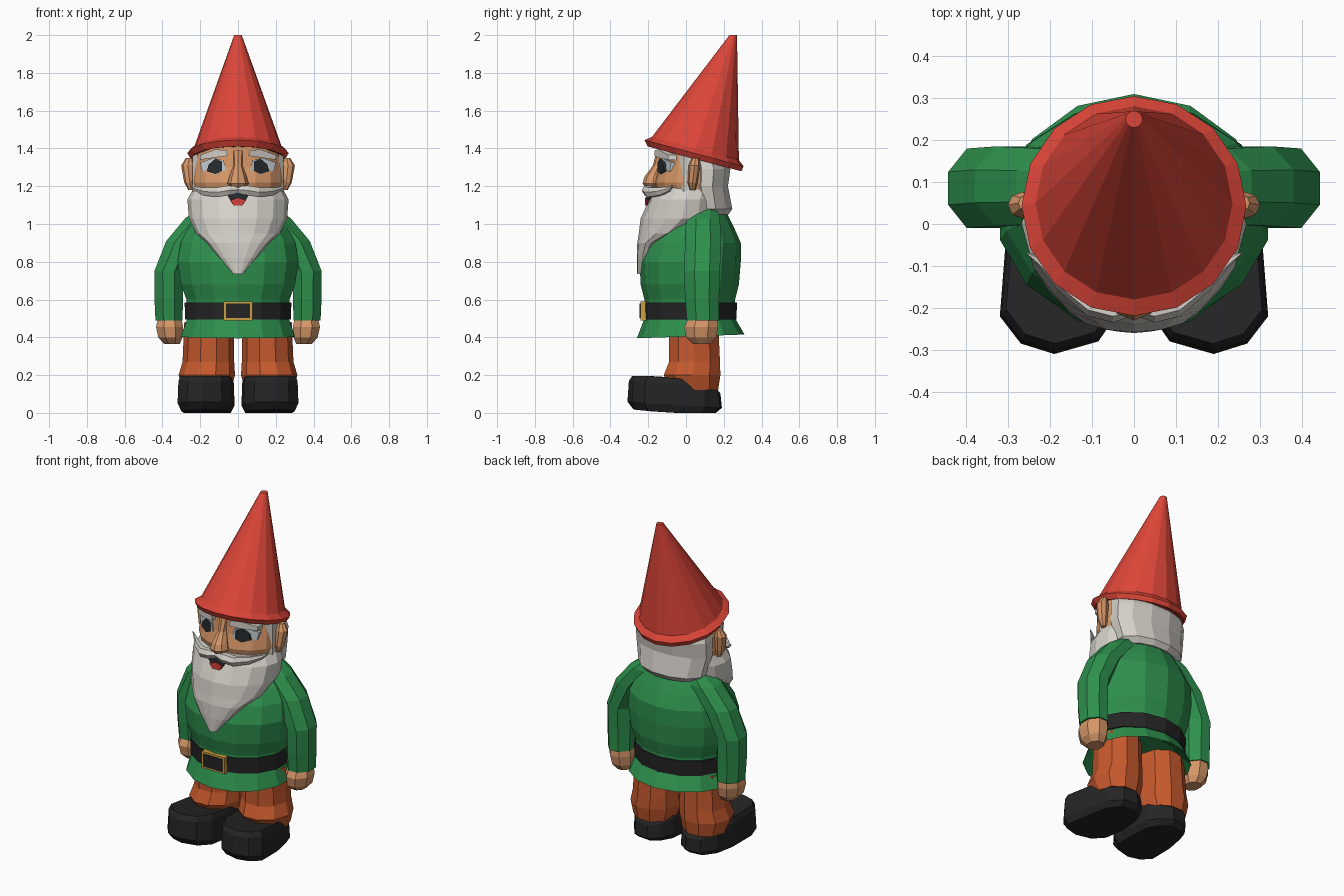
import bpy, bmesh
from math import sin, cos, pi, sqrt

COLS = dict(red=(.72, .06, .04), green=(.027, .28, .075), orange=(.56, .1, .026),
            skin=(.68, .31, .14), black=(.018, .018, .019), grey=(.66, .63, .58),
            gold=(.6, .35, .05), mouth=(.7, .05, .04), eye=(.55, .62, .66), dark=(.02, .025, .03))
MATS = {}
for key, c in COLS.items():
    MATS[key] = bpy.data.materials.new(key)
    MATS[key].diffuse_color = (*c, 1)


def skin_rings(name, rings, col, mirror=False):
    """Bridge equal-length rings of points, cap both ends."""
    bm = bmesh.new()
    vs = [[bm.verts.new(p) for p in r] for r in rings]
    n = len(vs[0])
    for a, b in zip(vs, vs[1:]):
        for i in range(n):
            j = (i + 1) % n
            bm.faces.new((a[i], a[j], b[j], b[i]))
    bm.faces.new(vs[0][::-1])
    bm.faces.new(vs[-1])
    bmesh.ops.recalc_face_normals(bm, faces=bm.faces)
    me = bpy.data.meshes.new(name)
    bm.to_mesh(me)
    bm.free()
    me.materials.append(MATS[col])
    ob = bpy.data.objects.new(name, me)
    bpy.context.collection.objects.link(ob)
    if mirror:
        ob.modifiers.new("mirror", 'MIRROR').use_mirror_merge = False
    return ob


def loft(name, rows, col, n=14, flat=False, mirror=False):
    """Rows of (z, rx, cy, ry, tilt, cx); flat puts a side, not a corner, on each axis."""
    k = 1 / cos(pi / n) if flat else 1
    rings = []
    for row in rows:
        z, rx, cy, ry, tilt, cx = (tuple(row) + (0, 0))[:6]
        ring = []
        for i in range(n):
            a = 2 * pi * (i + (.5 if flat else 0)) / n - pi / 2
            dy = k * ry * sin(a)
            ring.append((cx + k * rx * cos(a), cy + dy, z + tilt * dy))
        rings.append(ring)
    return skin_rings(name, rings, col, mirror)


def plate(name, pts, col, yf, thick=.03, mirror=False):
    """Flat patch of (x, z) points laid on the surface y = yf(x)."""
    return skin_rings(name, [[(x, yf(x) + d, z) for x, z in pts] for d in (thick, 0)], col, mirror)


def rect(x0, x1, z0, z1):
    return [(x0, z0), (x1, z0), (x1, z1), (x0, z1)]


# Hat: tilted brim and leaning cone
T = -.265
loft("hat", [(1.36, .2, .045, .2, T), (1.345, .25, .045, .248, T), (1.375, .268, .043, .262, T),
             (1.4, .235, .05, .23, T), (2.0, .02, .25, .02)], 'red', 16)

# Head, ears and nose
loft("head", [(1.05, .17, .05, .12), (1.15, .23, .03, .18), (1.22, .245, .02, .19),
              (1.3, .24, .03, .18), (1.385, .22, .04, .18, T)], 'skin', 16)
loft("ear", [(1.18, .015, .035, .015, 0, .248), (1.22, .03, .035, .026, 0, .255),
             (1.31, .036, .045, .032, 0, .265), (1.35, .018, .05, .018, 0, .258)], 'skin', 8, mirror=True)
loft("nose", [(1.185, .03, -.18, .03), (1.215, .056, -.175, .055), (1.25, .046, -.17, .05),
              (1.31, .024, -.145, .03), (1.39, .03, -.125, .03)], 'skin', 8)


# Eyes and brows follow the face
def face(off):
    return lambda x: .03 - .18 * sqrt(max(0, 1 - (x / .245) ** 2)) - off


plate("eye", [(.065, 1.285), (.12, 1.262), (.19, 1.28), (.2, 1.325), (.13, 1.35), (.075, 1.335)],
      'eye', face(.005), mirror=True)
plate("pupil", [(.085, 1.28), (.12, 1.264), (.165, 1.28), (.155, 1.315), (.12, 1.345), (.085, 1.33)],
      'dark', face(.011), mirror=True)
plate("eyebrow", [(.055, 1.36), (.12, 1.352), (.2, 1.34), (.2, 1.365), (.12, 1.395), (.06, 1.39)],
      'grey', face(.022), .045, True)

# Back hair and sideburns
loft("hair", [(1.05, .17, .13, .095), (1.08, .21, .125, .12), (1.2, .235, .11, .112),
              (1.29, .236, .115, .12), (1.36, .222, .1, .12, T)], 'grey', 12, True)
plate("sideburn", [(.205, 1.15), (.24, 1.15), (.24, 1.36), (.215, 1.38)], 'grey',
      lambda x: -.05 + (x - .2), .06, True)

# Beard tapering to a point on the chest
loft("beard", [(1.19, .235, .02, .185), (1.13, .268, .0, .195), (1.03, .26, -.02, .22),
               (.95, .222, -.1, .15), (.9, .165, -.185, .073), (.82, .1, -.215, .045),
               (.735, .025, -.238, .02)], 'grey', 16)

# Mouth and moustache
plate("mouth_gap", [(-.055, 1.15), (-.03, 1.105), (.03, 1.105), (.055, 1.15), (0, 1.17)],
      'dark', lambda x: -.208, .05)
plate("lip", [(-.042, 1.125), (-.022, 1.098), (.022, 1.098), (.042, 1.125), (.0, 1.14)],
      'mouth', lambda x: -.216, .05)
path = [(0, -.2, 1.182, .018), (.05, -.205, 1.178, .03), (.11, -.19, 1.168, .03),
        (.18, -.135, 1.172, .024), (.225, -.09, 1.185, .014), (.255, -.07, 1.205, .003)]
skin_rings("moustache", [[(x, y + r * cos(i * pi / 3), z + r * sin(i * pi / 3)) for i in range(6)]
                         for x, y, z, r in path], 'grey', True)

# Tunic with flared hem, belt and buckle
loft("tunic", [(.47, .25, .02, .21), (.405, .31, .025, .285, .035), (.5, .275, .02, .24),
               (.6, .28, .02, .24), (.68, .31, .02, .26), (.8, .328, .022, .268),
               (.9, .312, .04, .25), (.98, .27, .05, .205), (1.09, .18, .08, .12)], 'green', 14)
loft("belt", [(.495, .287, .02, .247), (.585, .29, .02, .25)], 'black', 14)
plate("buckle", rect(-.077, .077, .49, .59), 'gold', lambda x: -.24, .05)
plate("buckle_centre", rect(-.064, .064, .502, .578), 'black', lambda x: -.245, .03)

# Arms and hands
loft("arm", [(.49, .072, .09, .085, 0, .365), (.6, .075, .085, .09, 0, .367), (.75, .076, .085, .095, 0, .367),
             (.91, .085, .09, .095, 0, .295), (1.03, .09, .09, .09, 0, .19),
             (1.09, .05, .1, .06, 0, .14)], 'green', 8, True, True)
loft("hand", [(.365, .042, .085, .05, 0, .35), (.4, .064, .08, .08, 0, .358), (.455, .072, .08, .09, 0, .362),
              (.51, .06, .09, .075, 0, .362)], 'skin', 8, True, True)

# Trouser legs, baggy at the ankle
loft("leg", [(.12, .12, .05, .12, 0, .165), (.2, .142, .032, .15, 0, .165), (.27, .13, .045, .135, 0, .157),
             (.48, .125, .04, .13, 0, .153)], 'orange', 10, True, True)

# Shoes: turned-out outline stacked in layers, sloping down to the heel
outline = [(.07, .15), (.13, .19), (.22, .18), (.28, .1), (.305, -.03), (.32, -.22), (.27, -.285),
           (.19, -.31), (.085, -.28), (.03, -.2), (.018, -.05), (.03, .08)]


def shoe_ring(s, h):
    ring = []
    for x, y in outline:
        x, y = .17 + s * (x - .17), -.06 + s * (y + .06)
        top = .195 - .075 * min(1, max(0, (y + .08) / .26))
        toe = .02 * max(0, (-y - .1) / .2) * (1 - h)
        ring.append((x, y, toe + h * top))
    return ring


skin_rings("shoe", [shoe_ring(.87, 0), shoe_ring(1, .22), shoe_ring(.97, .85), shoe_ring(.9, 1)], 'black', True)
